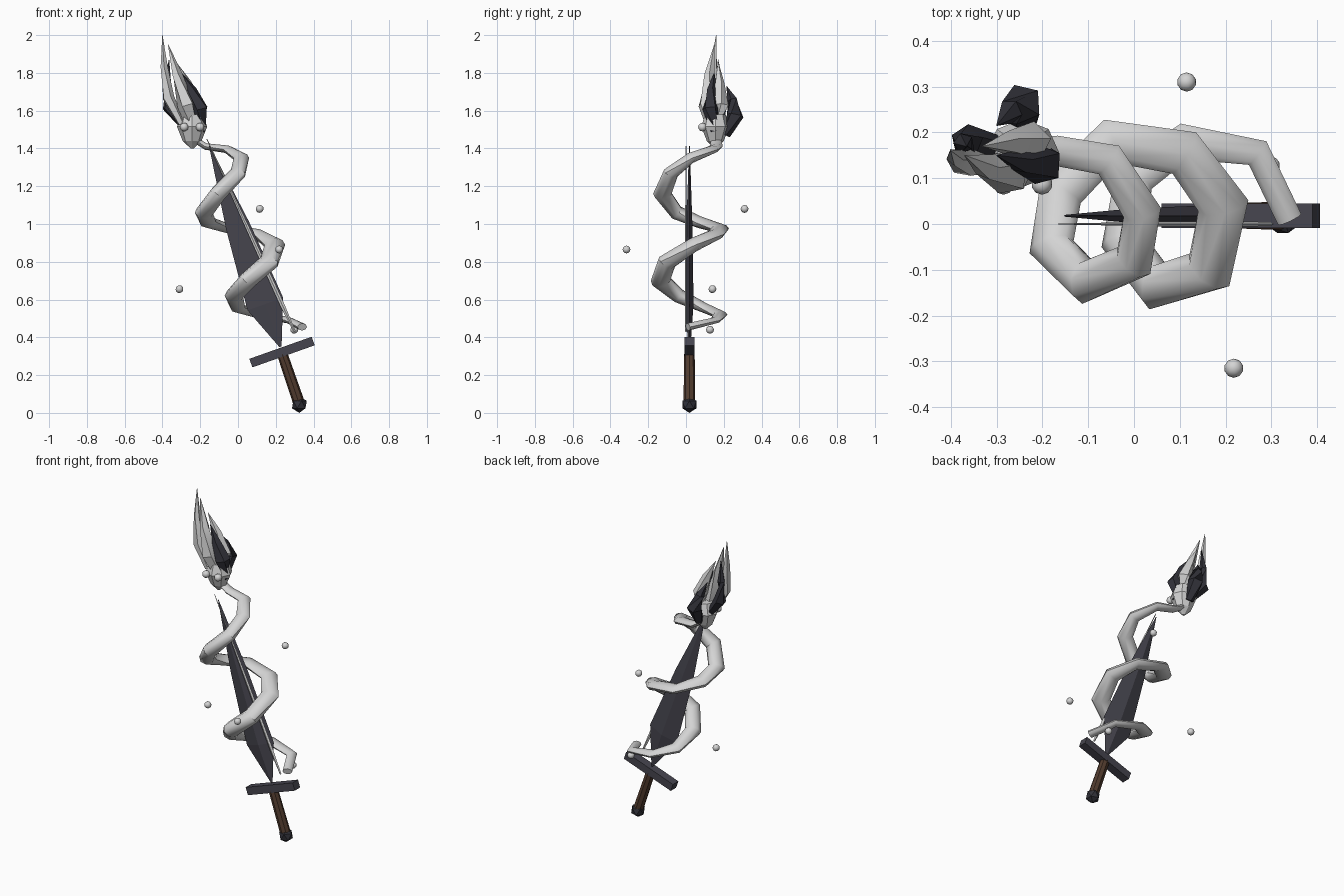
import bpy, bmesh, math
from mathutils import Vector, Matrix

if "Cube" in bpy.data.objects:
    bpy.data.objects.remove(bpy.data.objects["Cube"])

def material(name, rgb):
    m = bpy.data.materials.new(name)
    m.diffuse_color = (*rgb, 1)
    m.use_nodes = True
    m.node_tree.nodes["Principled BSDF"].inputs["Base Color"].default_value = m.diffuse_color
    return m

PALE = material("pale_grey", (0.66, 0.66, 0.66))
STEEL = material("dark_steel", (0.062, 0.060, 0.078))
BLACK = material("charcoal", (0.032, 0.032, 0.042))
BROWN = material("brown_leather", (0.085, 0.045, 0.028))

def finish(bm, name, mat, smooth=None):
    bmesh.ops.recalc_face_normals(bm, faces=bm.faces)
    me = bpy.data.meshes.new(name)
    bm.to_mesh(me)
    bm.free()
    me.materials.append(mat)
    ob = bpy.data.objects.new(name, me)
    bpy.context.collection.objects.link(ob)
    if smooth:
        bpy.context.view_layer.objects.active = ob
        ob.select_set(True)
        bpy.ops.object.shade_smooth_by_angle(angle=math.radians(smooth))
        ob.select_set(False)
    return ob

def loft(name, stations, mat, sides=6, smooth=None):
    """Skin rings along a path; each station is (centre, half width, half thickness)."""
    bm = bmesh.new()
    rings = []
    pts = [Vector(s[0]) for s in stations]
    for i, (_, a, b) in enumerate(stations):
        t = (pts[min(i + 1, len(pts) - 1)] - pts[max(i - 1, 0)]).normalized()
        n = t.cross(Vector((0, 0, 1)))
        n = n.normalized() if n.length > 1e-4 else Vector((1, 0, 0))
        c = n.cross(t)
        rings.append([bm.verts.new(pts[i] + n * a * math.cos(k * math.tau / sides)
                                   + c * b * math.sin(k * math.tau / sides)) for k in range(sides)])
    for r, q in zip(rings, rings[1:]):
        for k in range(sides):
            j = (k + 1) % sides
            bm.faces.new((r[k], r[j], q[j], q[k]))
    bm.faces.new(rings[0])
    bm.faces.new(rings[-1])
    return finish(bm, name, mat, smooth)

def ball(name, loc, r, mat, smooth=None, sub=1):
    bm = bmesh.new()
    bmesh.ops.create_icosphere(bm, subdivisions=sub, radius=r, matrix=Matrix.Translation(loc))
    return finish(bm, name, mat, smooth)

# sword frame: axis leans toward -x
TILT = math.radians(19.5)
AXIS = Vector((-math.sin(TILT), 0, math.cos(TILT)))
SIDE = Vector((math.cos(TILT), 0, math.sin(TILT)))
BASE = Vector((0.225, 0.018, 0.35))

# blade: diamond section, widest near the guard
bm = bmesh.new()
rings = []
for t, w, h in ((0, 0.006, 0.006), (0.24, 0.1, 0.022), (0.68, 0.064, 0.016), (1.127, 0.002, 0.002)):
    c = BASE + AXIS * t
    rings.append([bm.verts.new(c + d) for d in
                  (SIDE * w, Vector((0, h, 0)), -SIDE * w, Vector((0, -h, 0)))])
for r, q in zip(rings, rings[1:]):
    for k in range(4):
        bm.faces.new((r[k], r[(k + 1) % 4], q[(k + 1) % 4], q[k]))
bm.faces.new(rings[0])
bm.faces.new(rings[-1])
finish(bm, "blade", STEEL)

# pale sliver along the blade edge
loft("blade_edge_sliver", [((0.30, 0.0, 0.43), 0.004, 0.006), ((0.235, 0.0, 0.57), 0.006, 0.012),
                           ((0.05, 0.0, 0.98), 0.005, 0.010), ((-0.165, 0.0, 1.45), 0.001, 0.002)],
     PALE, 4)

# cross guard
bm = bmesh.new()
bmesh.ops.create_cube(bm, size=1, matrix=Matrix.Translation((0.233, 0.018, 0.322))
                      @ Matrix.Rotation(-TILT, 4, 'Y') @ Matrix.Diagonal((0.35, 0.054, 0.048, 1)))
finish(bm, "guard", STEEL)

# grip and pommel
loft("grip", [((0.322, 0.018, 0.055), 0.031, 0.031), ((0.235, 0.018, 0.31), 0.028, 0.028)], BROWN, 8)
ball("pommel", (0.325, 0.018, 0.044), 0.044, BLACK)

# coiling body: x, y, z, half width
COIL = [(0.34, 0.01, 0.455, 0.028), (0.27, 0.155, 0.49, 0.032), (0.11, 0.18, 0.52, 0.04),
        (0.0, 0.10, 0.555, 0.045), (-0.022, -0.04, 0.62, 0.05), (0.05, -0.135, 0.70, 0.054),
        (0.165, -0.10, 0.80, 0.056), (0.195, 0.04, 0.89, 0.056), (0.11, 0.155, 0.945, 0.052),
        (-0.05, 0.18, 0.975, 0.05), (-0.16, 0.07, 1.01, 0.05), (-0.18, -0.05, 1.06, 0.05),
        (-0.105, -0.125, 1.16, 0.05), (0.0, -0.08, 1.27, 0.046), (0.018, 0.025, 1.35, 0.042),
        (-0.055, 0.14, 1.395, 0.038), (-0.17, 0.16, 1.41, 0.033), (-0.235, 0.16, 1.45, 0.03)]
loft("coiled_body", [((x, y, z), w, w * (0.72 - 1.2 * y)) for x, y, z, w in COIL], PALE, 8, 50)

# head: pointed chin, broad brow
HX, HY = -0.243, 0.155
loft("head", [((HX, HY, 1.40), 0.008, 0.008), ((HX, HY, 1.44), 0.05, 0.045),
              ((HX, HY, 1.515), 0.08, 0.074), ((HX, HY, 1.58), 0.055, 0.055)], PALE, 8)
for s, n in ((-1, "left"), (1, "right")):
    ball(n + "_eye", (HX + s * 0.042, HY - 0.068, 1.513), 0.023, PALE, 60, 2)

# flame-like plumes: base, bulge, tip, radius
PLUMES = [
    ("dark_plume_right", (-0.195, 0.15, 1.49), (-0.2, 0.13, 1.61), (-0.30, 0.15, 1.80), 0.046, BLACK),
    ("dark_plume_left", (-0.29, 0.17, 1.52), (-0.365, 0.18, 1.62), (-0.365, 0.17, 1.87), 0.038, BLACK),
    ("dark_plume_back", (-0.24, 0.21, 1.47), (-0.245, 0.262, 1.575), (-0.30, 0.215, 1.73), 0.046, BLACK),
    ("pale_plume_tall", (-0.30, 0.13, 1.53), (-0.37, 0.135, 1.67), (-0.40, 0.16, 2.0), 0.033, PALE),
    ("pale_plume_front", (-0.24, 0.14, 1.50), (-0.275, 0.11, 1.63), (-0.37, 0.15, 1.95), 0.048, PALE),
    ("pale_plume_back", (-0.23, 0.17, 1.50), (-0.225, 0.18, 1.63), (-0.33, 0.17, 1.86), 0.045, PALE),
]
for name, b, m, t, r, mat in PLUMES:
    b, m, t = Vector(b), Vector(m), Vector(t)
    q = m.lerp(t, 0.45) + (m - b) * 0.1
    loft(name, [(b, r * 0.55, r * 0.55), (m, r, r), (q, r * 0.6, r * 0.6), (t, 0.001, 0.001)],
         mat, 5, 35)

# floating beads
for i, p in enumerate([(0.115, 0.31, 1.08), (-0.31, 0.14, 0.655), (0.218, -0.315, 0.865), (0.298, 0.127, 0.44)]):
    ball(f"bead_{i + 1}", p, 0.021, PALE, 60, 2)
